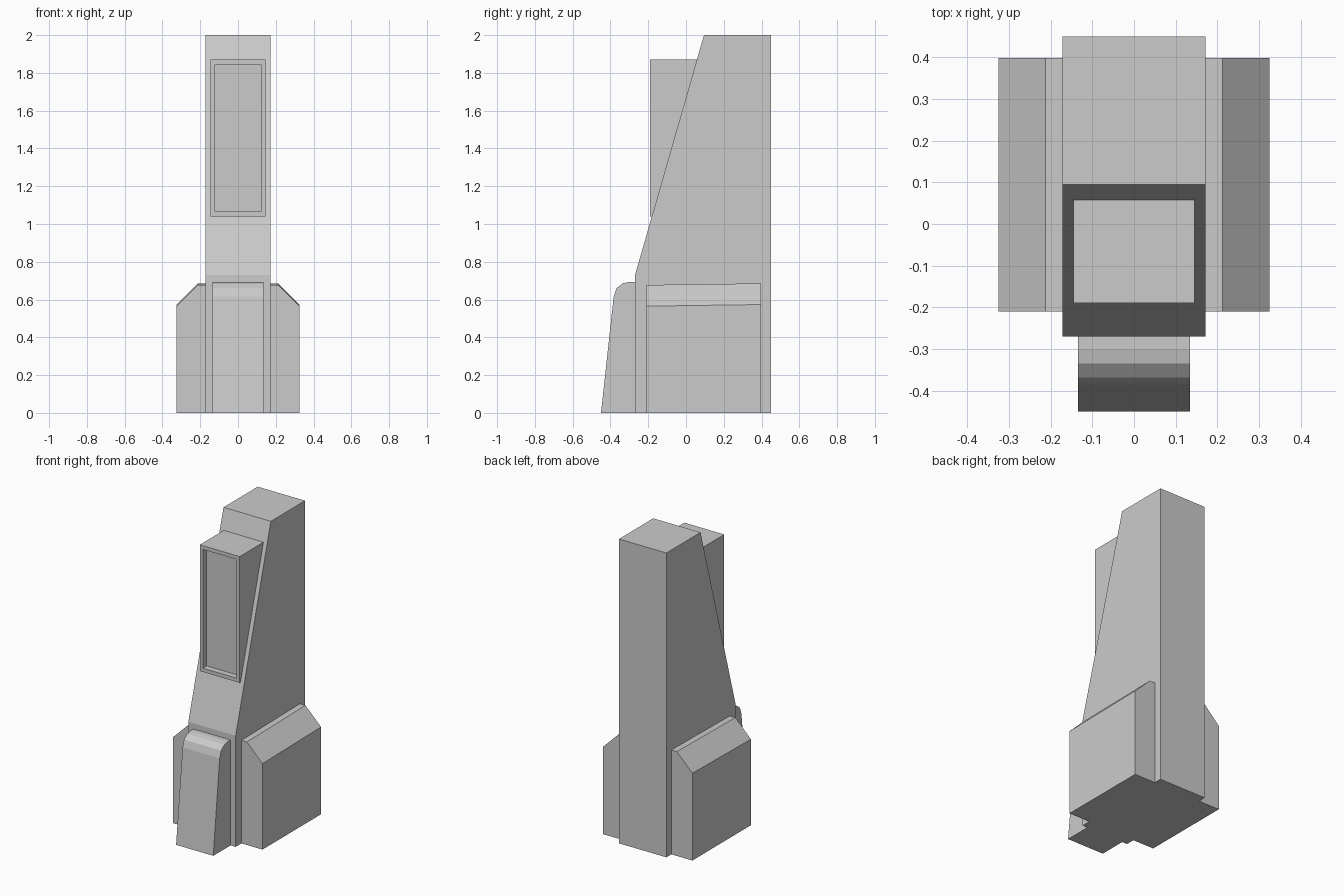
import bpy, bmesh
from mathutils import Vector

if "Cube" in bpy.data.objects:
    bpy.data.objects.remove(bpy.data.objects["Cube"])


def prism(name, profile, start, end, axis):
    """Extrude a closed 2D profile: axis 'x' takes (y, z), axis 'y' takes (x, z)."""
    def point(a, b, t):
        return Vector((t, a, b)) if axis == 'x' else Vector((a, t, b))
    bm = bmesh.new()
    face = bm.faces.new([bm.verts.new(point(a, b, start)) for a, b in profile])
    ext = bmesh.ops.extrude_face_region(bm, geom=[face])
    moved = [v for v in ext['geom'] if isinstance(v, bmesh.types.BMVert)]
    bmesh.ops.translate(bm, verts=moved, vec=point(0, 0, end - start))
    bmesh.ops.recalc_face_normals(bm, faces=bm.faces)
    mesh = bpy.data.meshes.new(name)
    bm.to_mesh(mesh)
    bm.free()
    obj = bpy.data.objects.new(name, mesh)
    bpy.context.collection.objects.link(obj)
    return obj


def combine(target, tool, operation):
    """Apply a boolean and discard the tool object."""
    mod = target.modifiers.new(operation.title(), 'BOOLEAN')
    mod.operation = operation
    mod.solver = 'EXACT'
    mod.object = tool
    bpy.context.view_layer.objects.active = target
    bpy.ops.object.modifier_apply(modifier=mod.name)
    bpy.data.objects.remove(tool)


# Tower with sloping front
tower = prism("tower", [(-0.27, 0), (0.45, 0), (0.45, 2), (0.095, 2), (-0.27, 0.73)],
              -0.172, 0.172, 'x')

# Upright panel housing on the slope, with a framed recess
housing = prism("panel_housing", [(-0.19, 1.04), (-0.12, 1.04), (0.12, 1.87), (-0.19, 1.87)],
                -0.145, 0.145, 'x')
combine(tower, housing, 'UNION')
recess = prism("panel_recess", [(-0.3, 1.065), (-0.15, 1.065), (-0.15, 1.845), (-0.3, 1.845)],
               -0.123, 0.123, 'x')
combine(tower, recess, 'DIFFERENCE')

# Leaning front block with a rounded top edge
prism("front_block", [(-0.45, 0), (-0.383, 0.615), (-0.368, 0.66), (-0.335, 0.686),
                      (-0.30, 0.693), (-0.27, 0.693), (-0.27, 0)], -0.135, 0.135, 'x')

# Chamfered side blocks, tops rising slightly to the back
for side, name in ((1, "right_side_block"), (-1, "left_side_block")):
    outline = [(0.172, 0), (0.325, 0), (0.325, 0.568), (0.212, 0.68), (0.172, 0.68)]
    block = prism(name, [(side * x, z) for x, z in outline], -0.21, 0.398, 'y')
    for v in block.data.vertices:
        if v.co.z > 0.1:
            v.co.z += 0.014 * v.co.y
